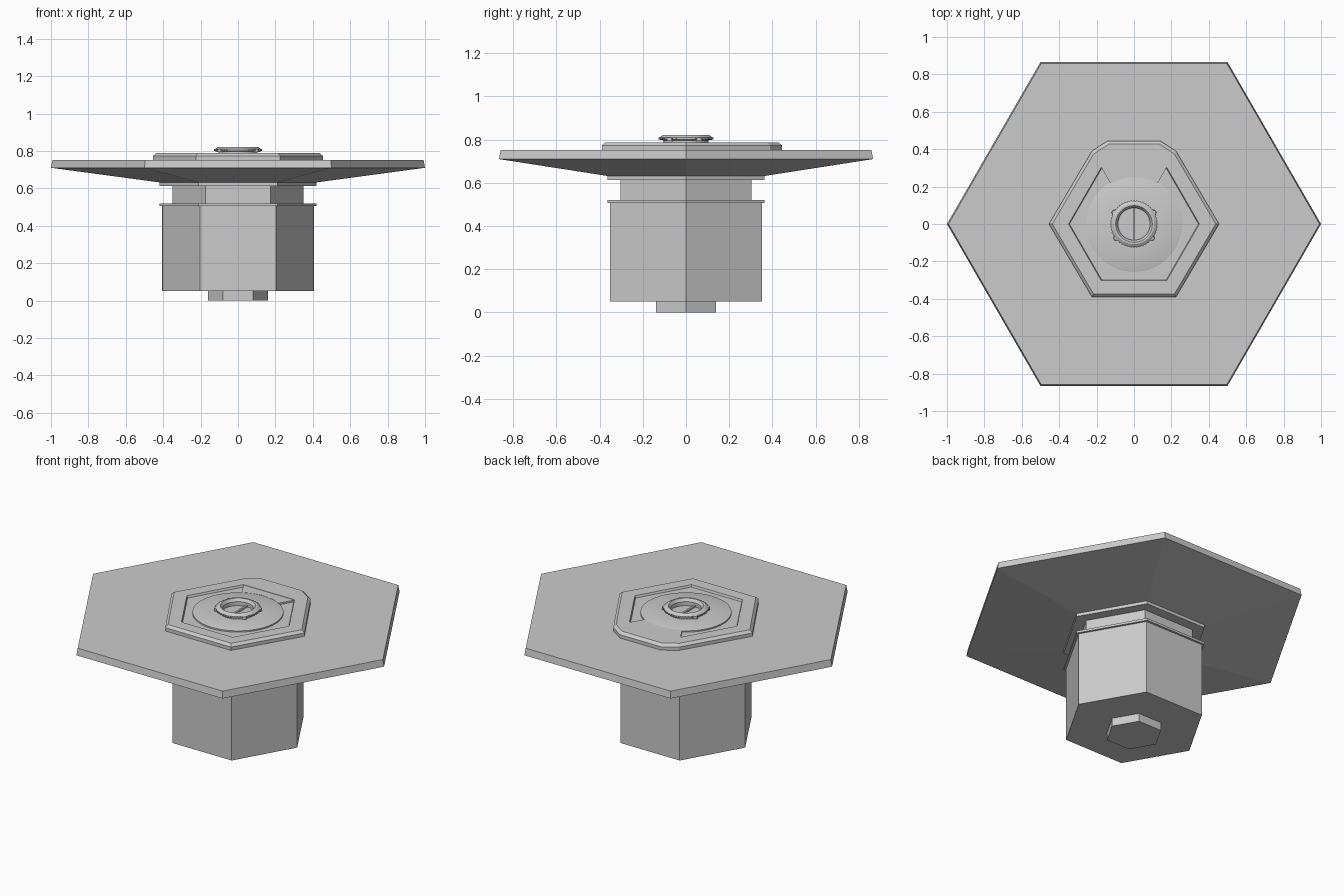
import bpy, bmesh
from math import cos, sin, pi, radians
from mathutils import Matrix

if "Cube" in bpy.data.objects:
    bpy.data.objects.remove(bpy.data.objects["Cube"])


def finish(name, bm, smooth=False):
    bmesh.ops.remove_doubles(bm, verts=bm.verts, dist=1e-6)
    bmesh.ops.recalc_face_normals(bm, faces=bm.faces)
    me = bpy.data.meshes.new(name)
    bm.to_mesh(me)
    bm.free()
    ob = bpy.data.objects.new(name, me)
    bpy.context.collection.objects.link(ob)
    if smooth:
        bpy.ops.object.select_all(action='DESELECT')
        ob.select_set(True)
        bpy.context.view_layer.objects.active = ob
        bpy.ops.object.shade_smooth_by_angle(angle=radians(30))
    return ob


def loft(name, rings, smooth=False):
    """Skin a stack of closed loops and cap both ends."""
    bm = bmesh.new()
    loops = [[bm.verts.new(p) for p in r] for r in rings]
    n = len(loops[0])
    for a, b in zip(loops, loops[1:]):
        for i in range(n):
            j = (i + 1) % n
            bm.faces.new((a[i], a[j], b[j], b[i]))
    bm.faces.new(loops[0])
    bm.faces.new(loops[-1])
    return finish(name, bm, smooth)


def turned(name, profile, sides=6, smooth=False):
    return loft(name, [[(r * cos(2 * pi * i / sides), r * sin(2 * pi * i / sides), z)
                        for i in range(sides)] for r, z in profile], smooth)


def flat(pts, z, s=1.0):
    return [(x * s, y * s, z) for x, y in pts]


# Hexagonal stem, collars and wide head
turned("foot", [(0.16, 0), (0.16, 0.06)])
turned("stem_body", [(0.405, 0.05), (0.405, 0.51)])
turned("lower_collar", [(0.42, 0.506), (0.42, 0.52)])
turned("neck", [(0.35, 0.515), (0.35, 0.62)])
turned("upper_collar", [(0.42, 0.613), (0.42, 0.632)])
turned("head_plate", [(0.41, 0.625), (0.42, 0.632), (1.0, 0.71), (0.992, 0.752)])

# Raised cover with a back tab and a shallow hexagonal recess
outline = [(0.455, 0), (0.225, 0.39), (0.14, 0.445), (-0.14, 0.445),
           (-0.225, 0.39), (-0.455, 0), (-0.225, -0.39), (0.225, -0.39)]
hexa = [(0.35, 0), (0.175, 0.303), (0.1, 0.303), (-0.1, 0.303),
        (-0.175, 0.303), (-0.35, 0), (-0.175, -0.303), (0.175, -0.303)]
loft("cover", [flat(outline, 0.74), flat(outline, 0.773), flat(outline, 0.788, 0.96),
               flat(hexa, 0.788), flat(hexa, 0.775, 0.985)])

# Round centre pad and the raised sector behind it
turned("centre_pad", [(0.255, 0.77), (0.255, 0.783), (0.25, 0.785),
                      (0.086, 0.785), (0.086, 0.775)], 64, True)
arc = [(0.25 * cos(radians(a)), 0.25 * sin(radians(a))) for a in range(120, 59, -6)]
sector = [(0.175, 0.303), (-0.175, 0.303)] + arc
loft("back_sector", [flat(sector, 0.77), flat(sector, 0.786)])

# Open knob with knurls and lugs around the rim
turned("knob", [(0.105, 0.78), (0.105, 0.797), (0.124, 0.8), (0.124, 0.81),
                (0.108, 0.821), (0.098, 0.821), (0.086, 0.805), (0.086, 0.778)], 64, True)
bm = bmesh.new()
for i in range(48):
    a = 2 * pi * i / 48
    bmesh.ops.create_cube(bm, size=1, matrix=Matrix.Rotation(a, 4, 'Z')
                          @ Matrix.Translation((0.124, 0, 0.805))
                          @ Matrix.Diagonal((0.008, 0.006, 0.009, 1)))
finish("knurls", bm)
bm = bmesh.new()
for deg in (30, 150, 218, 322):
    bmesh.ops.create_cone(bm, cap_ends=True, segments=12, radius1=0.014, radius2=0.012,
                          depth=0.016, matrix=Matrix.Rotation(radians(deg), 4, 'Z')
                          @ Matrix.Translation((0.122, 0, 0.802)))
finish("lugs", bm)

# Thin bar across the knob opening
bm = bmesh.new()
bmesh.ops.create_cube(bm, size=1, matrix=Matrix.Translation((0, 0, 0.783))
                      @ Matrix.Diagonal((0.012, 0.17, 0.014, 1)))
finish("knob_bar", bm)
